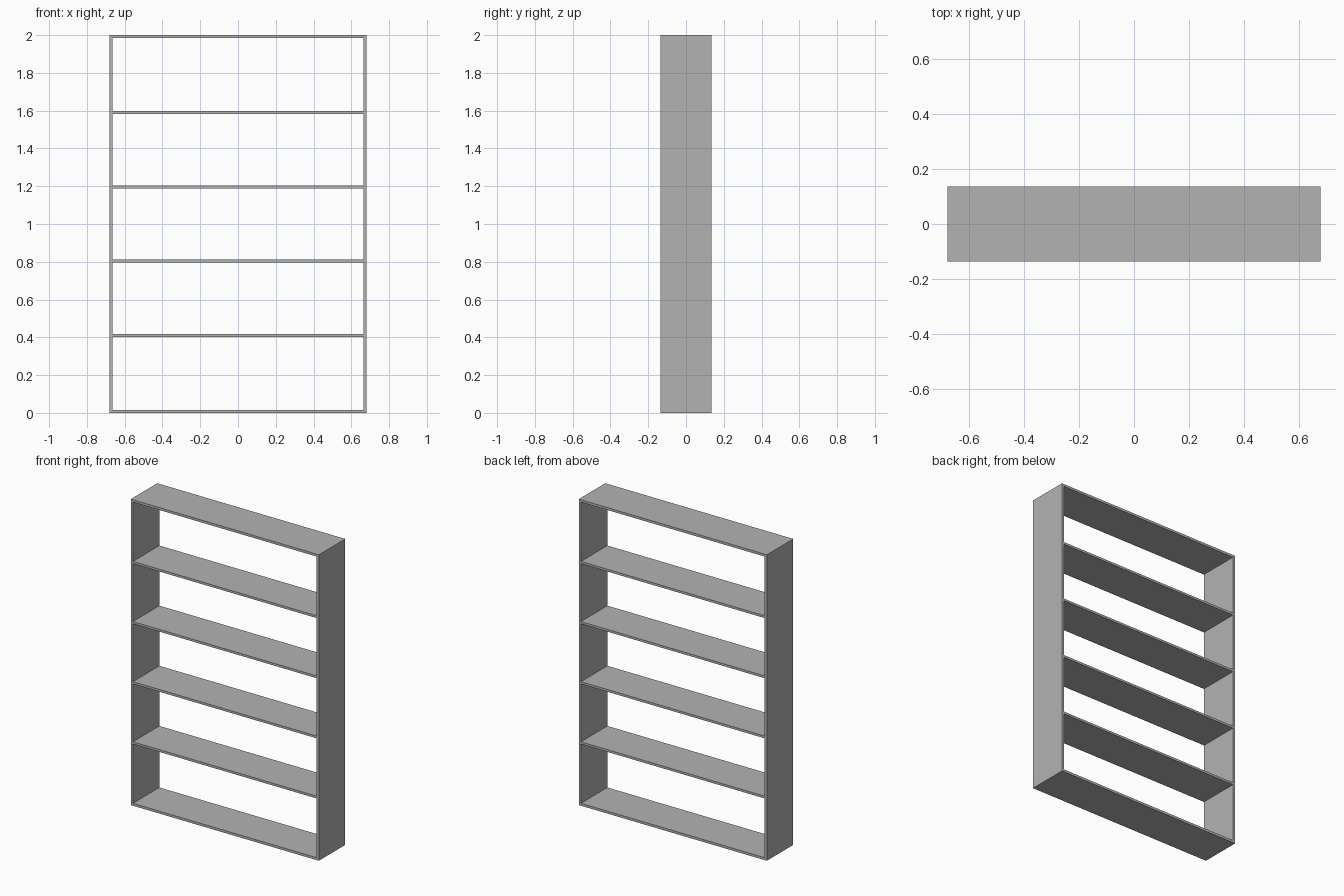
import bpy
import bmesh

cube = bpy.data.objects.get("Cube")
if cube:
    bpy.data.objects.remove(cube, do_unlink=True)

WIDTH, DEPTH, HEIGHT = 1.36, 0.272, 2.0
BOARD = 0.016          # frame board thickness
SHELF = 0.015          # inner shelf thickness

grey = bpy.data.materials.new("plain grey")
grey.use_nodes = True
colour = (0.45, 0.45, 0.45, 1)
grey.diffuse_color = colour
grey.node_tree.nodes["Principled BSDF"].inputs["Base Color"].default_value = colour


def add_object(name, bm):
    bmesh.ops.recalc_face_normals(bm, faces=bm.faces)
    mesh = bpy.data.meshes.new(name)
    bm.to_mesh(mesh)
    bm.free()
    mesh.materials.append(grey)
    obj = bpy.data.objects.new(name, mesh)
    bpy.context.collection.objects.link(obj)
    return obj


def rectangle(bm, inset):
    x = WIDTH / 2 - inset
    low, high = inset, HEIGHT - inset
    corners = [(-x, low), (x, low), (x, high), (-x, high)]
    return [bm.verts.new((cx, -DEPTH / 2, cz)) for cx, cz in corners]


# Outer frame: a rectangular ring extruded through the depth
bm = bmesh.new()
outer, inner = rectangle(bm, 0), rectangle(bm, BOARD)
ring = [bm.faces.new((outer[i], outer[(i + 1) % 4], inner[(i + 1) % 4], inner[i]))
        for i in range(4)]
back = bmesh.ops.extrude_face_region(bm, geom=ring, use_keep_orig=True)["geom"]
bmesh.ops.translate(bm, vec=(0, DEPTH, 0),
                    verts=[v for v in back if isinstance(v, bmesh.types.BMVert)])
add_object("outer_frame", bm)

# Four shelves, evenly spaced about the middle
for i in range(4):
    bm = bmesh.new()
    bmesh.ops.create_cube(bm, size=1)
    bmesh.ops.scale(bm, vec=(WIDTH - 2 * BOARD, DEPTH, SHELF), verts=bm.verts)
    shelf = add_object(f"shelf_{i + 1}", bm)
    shelf.location.z = HEIGHT / 2 + (i - 1.5) * 0.393
